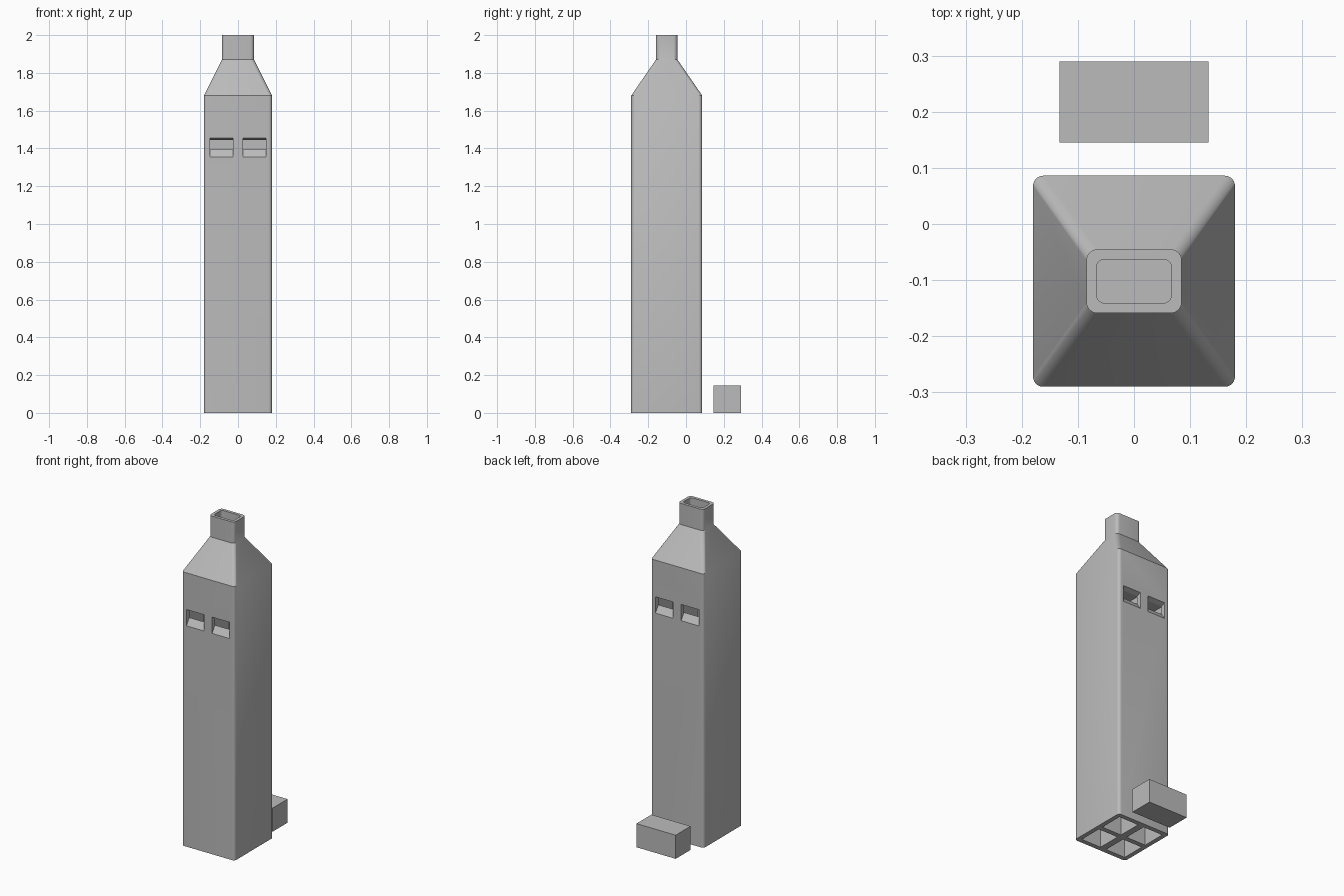
import bpy, bmesh, math

if "Cube" in bpy.data.objects:
    bpy.data.objects.remove(bpy.data.objects["Cube"])

grey = bpy.data.materials.new("plain_grey")
grey.use_nodes = True
grey.diffuse_color = (0.5, 0.5, 0.5, 1)
grey.node_tree.nodes["Principled BSDF"].inputs["Base Color"].default_value = (0.5, 0.5, 0.5, 1)

MID = -0.102       # centre line of the tower in y
HALF_X, HALF_Y = 0.18, 0.188


def rounded(hx, hy, r, steps=6):
    """Rounded rectangle outline around the tower axis."""
    if r == 0:
        return [(hx, MID + hy), (-hx, MID + hy), (-hx, MID - hy), (hx, MID - hy)]
    pts = []
    for i, (sx, sy) in enumerate([(1, 1), (-1, 1), (-1, -1), (1, -1)]):
        for k in range(steps + 1):
            a = (i + k / steps) * math.pi / 2
            pts.append((sx * (hx - r) + r * math.cos(a), MID + sy * (hy - r) + r * math.sin(a)))
    return pts


def loft(name, rings):
    """Closed solid through rings of equal point count."""
    bm = bmesh.new()
    loops = [[bm.verts.new(p) for p in ring] for ring in rings]
    n = len(loops[0])
    for low, high in zip(loops, loops[1:]):
        for i in range(n):
            j = (i + 1) % n
            bm.faces.new((low[i], low[j], high[j], high[i]))
    bm.faces.new(loops[0][::-1])
    bm.faces.new(loops[-1])
    bmesh.ops.recalc_face_normals(bm, faces=bm.faces)
    mesh = bpy.data.meshes.new(name)
    bm.to_mesh(mesh)
    bm.free()
    mesh.materials.append(grey)
    ob = bpy.data.objects.new(name, mesh)
    bpy.context.collection.objects.link(ob)
    return ob


def level(outline, z, dx=0, dy=0):
    return [(x + dx, y + dy, z) for x, y in outline]


def activate(ob):
    bpy.ops.object.select_all(action='DESELECT')
    ob.select_set(True)
    bpy.context.view_layer.objects.active = ob


def cut(target, cutter):
    cutter.hide_render = True
    activate(target)
    mod = target.modifiers.new("cut", 'BOOLEAN')
    mod.operation, mod.solver, mod.object = 'DIFFERENCE', 'EXACT', cutter
    bpy.ops.object.modifier_apply(modifier=mod.name)
    bpy.data.objects.remove(cutter)


# Tower: straight shaft, tapered shoulder and neck
shaft = rounded(HALF_X, HALF_Y, 0.018)
neck = rounded(0.085, 0.057, 0.02)
tower = loft("tower", [level(shaft, 0), level(shaft, 1.68), level(neck, 1.87), level(neck, 2.0)])

# Bore through the neck
bore = rounded(0.067, 0.039, 0.015)
cut(tower, loft("bore_cutter", [level(bore, 1.6), level(bore, 2.1)]))

# Four long chambers open at the bottom, each with a sloped window
cell = rounded(0.0665, 0.0725, 0)
for sx in (-1, 1):
    for sy in (-1, 1):
        cut(tower, loft("chamber_cutter", [level(cell, z, sx * 0.0865, sy * 0.0875)
                                           for z in (-0.1, 1.445)]))
        outer, inner = MID + sy * HALF_Y, MID + sy * 0.16
        step = (outer - inner) * 0.5
        profile = [(outer + step, 1.335), (inner - step, 1.415),
                   (inner - step, 1.44), (inner, 1.444), (outer + step, 1.46)]
        cut(tower, loft("window_cutter", [[(sx * x, y, z) for y, z in profile]
                                          for x in (0.027, 0.147)]))

activate(tower)
bpy.ops.object.shade_smooth_by_angle(angle=math.radians(30))

# Loose stopper block behind the tower
block = rounded(0.133, 0.0725, 0)
loft("stopper_block", [level(block, z, 0, 0.2175 - MID) for z in (0, 0.145)])
